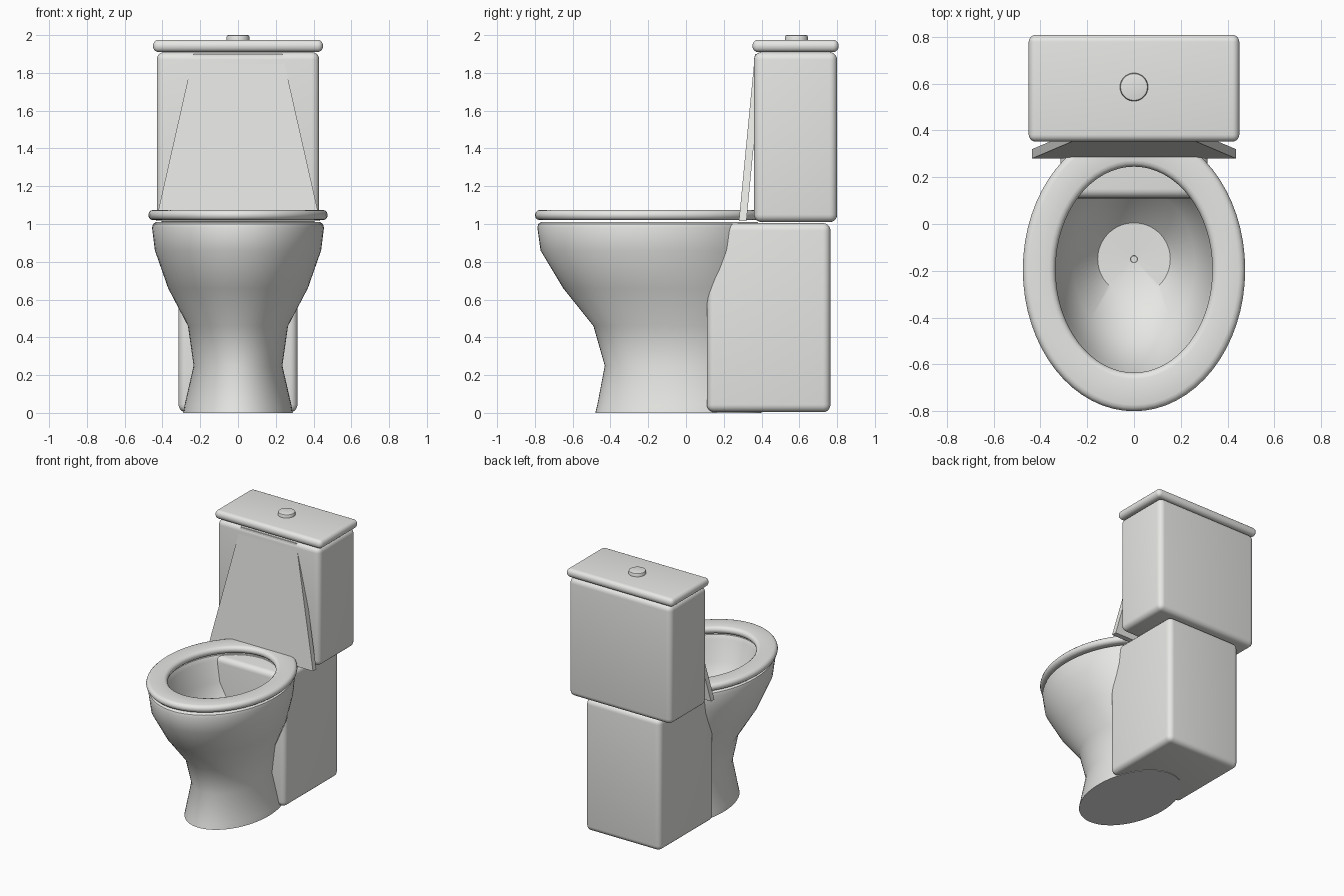
import bpy, bmesh, math

if "Cube" in bpy.data.objects:
    bpy.data.objects.remove(bpy.data.objects["Cube"], do_unlink=True)

ceramic = bpy.data.materials.new("white_ceramic")
ceramic.use_nodes = True
COLOUR = (0.8, 0.8, 0.78, 1)
ceramic.diffuse_color = COLOUR
ceramic.node_tree.nodes["Principled BSDF"].inputs["Base Color"].default_value = COLOUR


def finish(name, bm, angle=40):
    bmesh.ops.recalc_face_normals(bm, faces=bm.faces)
    mesh = bpy.data.meshes.new(name)
    bm.to_mesh(mesh)
    bm.free()
    obj = bpy.data.objects.new(name, mesh)
    bpy.context.collection.objects.link(obj)
    mesh.materials.append(ceramic)
    bpy.ops.object.select_all(action='DESELECT')
    obj.select_set(True)
    bpy.context.view_layer.objects.active = obj
    bpy.ops.object.shade_smooth_by_angle(angle=math.radians(angle))
    return obj


def rounded_box(name, x, y0, y1, z0, z1, radius):
    bm = bmesh.new()
    bmesh.ops.create_cube(bm, size=1)
    for v in bm.verts:
        v.co = (v.co.x * 2 * x, (y0 + y1) / 2 + v.co.y * (y1 - y0),
                (z0 + z1) / 2 + v.co.z * (z1 - z0))
    bmesh.ops.bevel(bm, geom=bm.edges[:], offset=radius, segments=5,
                    profile=0.5, affect='EDGES')
    return finish(name, bm)


def loft(name, rings, closed=False, sides=64):
    """Skin elliptical rings given as (z, half width, half depth, centre y)."""
    bm = bmesh.new()
    loops = []
    for z, rx, ry, cy in rings:
        angles = [2 * math.pi * i / sides for i in range(sides)]
        loops.append([bm.verts.new((rx * math.cos(a), cy + ry * math.sin(a), z))
                      for a in angles])
    pairs = list(zip(loops, loops[1:]))
    if closed:
        pairs.append((loops[-1], loops[0]))
    else:
        bm.faces.new(loops[0])
        bm.faces.new(loops[-1])
    for a, b in pairs:
        for i in range(sides):
            j = (i + 1) % sides
            bm.faces.new((a[i], a[j], b[j], b[i]))
    return finish(name, bm)


# Bowl: outer wall up from the foot, over the rim, then down to the drain
loft("bowl", [
    (0.0, 0.29, 0.44, -0.04),
    (0.04, 0.283, 0.43, -0.04),
    (0.25, 0.235, 0.37, -0.06),
    (0.46, 0.265, 0.41, -0.08),
    (0.66, 0.37, 0.51, -0.14),
    (0.86, 0.44, 0.58, -0.19),
    (0.98, 0.455, 0.592, -0.195),
    (1.0, 0.45, 0.587, -0.195),
    (1.01, 0.435, 0.572, -0.195),
    (1.01, 0.36, 0.465, -0.195),
    (0.98, 0.345, 0.45, -0.195),
    (0.82, 0.325, 0.425, -0.19),
    (0.66, 0.26, 0.33, -0.17),
    (0.52, 0.155, 0.155, -0.15),
    (0.515, 0.015, 0.015, -0.15),
    (0.505, 0.014, 0.014, -0.15),
])

# Seat ring with a rounded outer and inner edge
section = []
for start, inset_x, inset_y in ((-90, 0.0, 0.0), (90, 0.14, 0.165)):
    for k in range(7):
        a = math.radians(start + k * 30)
        bulge = 0.0275 * (abs(math.cos(a)) - 1)
        grow = bulge if start < 0 else -bulge
        section.append((1.0475 + 0.0275 * math.sin(a), 0.475 - inset_x + grow,
                        0.605 - inset_y + grow, -0.195))
loft("seat_ring", section, closed=True)

# Raised seat cover: tapered plate leaning back against the tank
bm = bmesh.new()
corners = [(-0.435, 0.28, 1.015), (0.435, 0.28, 1.015),
           (0.235, 0.365, 1.9), (-0.235, 0.365, 1.9)]
front = bm.faces.new([bm.verts.new(c) for c in corners])
back = bmesh.ops.extrude_face_region(bm, geom=[front])
for v in back["geom"]:
    if isinstance(v, bmesh.types.BMVert):
        v.co.y += 0.04
finish("seat_cover", bm, 20)

# Pedestal, tank and tank lid
rounded_box("pedestal_block", 0.315, 0.11, 0.765, 0.004, 1.005, 0.04)
rounded_box("tank", 0.43, 0.36, 0.8, 1.01, 1.91, 0.04)
rounded_box("tank_lid", 0.45, 0.352, 0.808, 1.91, 1.975, 0.03)

# Flush button
loft("flush_button", [(1.96, 0.06, 0.06, 0.585), (1.992, 0.06, 0.06, 0.585),
                      (1.998, 0.057, 0.057, 0.585), (2.0, 0.05, 0.05, 0.585)])
